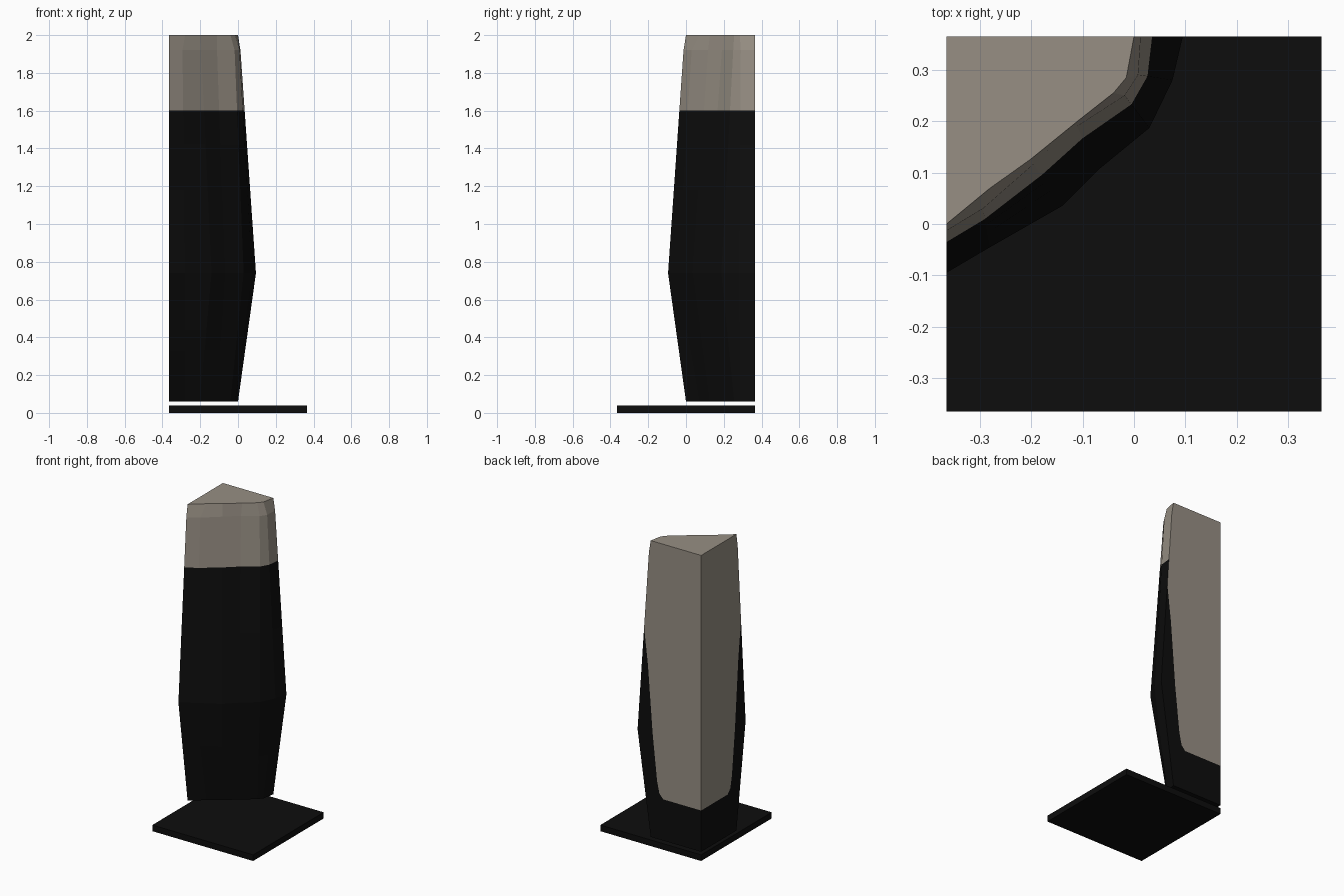
import bpy, bmesh

if "Cube" in bpy.data.objects:
    bpy.data.objects.remove(bpy.data.objects["Cube"])

H = 0.365  # half width of the plinth; the pillar's square corner sits at (-H, H)


def material(name, rgb):
    m = bpy.data.materials.new(name)
    m.diffuse_color = (*rgb, 1)
    m.use_nodes = True
    m.node_tree.nodes["Principled BSDF"].inputs["Base Color"].default_value = m.diffuse_color
    return m


black = material("black", (0.004, 0.004, 0.004))
stone = material("warm grey", (0.31, 0.275, 0.23))


def make_object(name, bm, mats):
    bmesh.ops.recalc_face_normals(bm, faces=bm.faces)
    me = bpy.data.meshes.new(name)
    bm.to_mesh(me)
    bm.free()
    for m in mats:
        me.materials.append(m)
    ob = bpy.data.objects.new(name, me)
    bpy.context.collection.objects.link(ob)
    return ob


# Plinth: thin square slab
bm = bmesh.new()
bmesh.ops.create_cube(bm, size=1)
for v in bm.verts:
    v.co = (v.co.x * 2 * H, v.co.y * 2 * H, 0.02 + v.co.z * 0.04)
make_object("plinth", bm, [black])

# Pillar: rough front outlines at key heights, from left wall to back wall
END = [(-H, 0), (-.28, .07), (-.20, .127), (-.11, .20), (-.04, .255), (-.015, .285), (0, H)]
SHOULDER = [(-H, -.013), (-.294, .03), (-.195, .117), (-.111, .19), (-.018, .25), (.008, .29), (.013, H)]
BELLY = [(-H, -.095), (-.28, -.045), (-.14, .035), (-.07, .105), (.03, .187), (.075, .28), (.095, H)]
KEYS = [(0.06, END), (0.74, BELLY), (1.92, SHOULDER), (2.0, END)]

# Height and width of the grey panel on the two flat walls (None = full width)
LEVELS = [(0.06, .265), (0.33, .275), (0.36, .302), (0.44, .319), (0.74, .351),
          (1.18, .385), (1.42, None), (1.6, None), (1.92, None), (2.0, None)]


def outline(z):
    for (z0, a), (z1, b) in zip(KEYS, KEYS[1:]):
        if z <= z1:
            t = (z - z0) / (z1 - z0)
            return [(p[0] + (q[0] - p[0]) * t, p[1] + (q[1] - p[1]) * t)
                    for p, q in zip(a, b)]


bm = bmesh.new()
rings = []
for z, w in LEVELS:
    pts = outline(z)
    left = (-H, H - w) if w else pts[0]
    back = (w - H, H) if w else pts[-1]
    ring = [(-H, H), left] + pts + [back]
    rings.append([bm.verts.new((x, y, z)) for x, y in ring])

n = len(rings[0])
for (z, _), lo, hi in zip(LEVELS, rings, rings[1:]):
    for i in range(n):
        j = (i + 1) % n
        f = bm.faces.new((lo[i], lo[j], hi[j], hi[i]))
        panel = i in (0, n - 1) and z > 0.3      # flat wall panels
        f.material_index = 1 if panel or z > 1.59 else 0
bm.faces.new(rings[0]).material_index = 0
bm.faces.new(rings[-1]).material_index = 1
bmesh.ops.remove_doubles(bm, verts=bm.verts, dist=0.0005)
make_object("pillar", bm, [black, stone])
